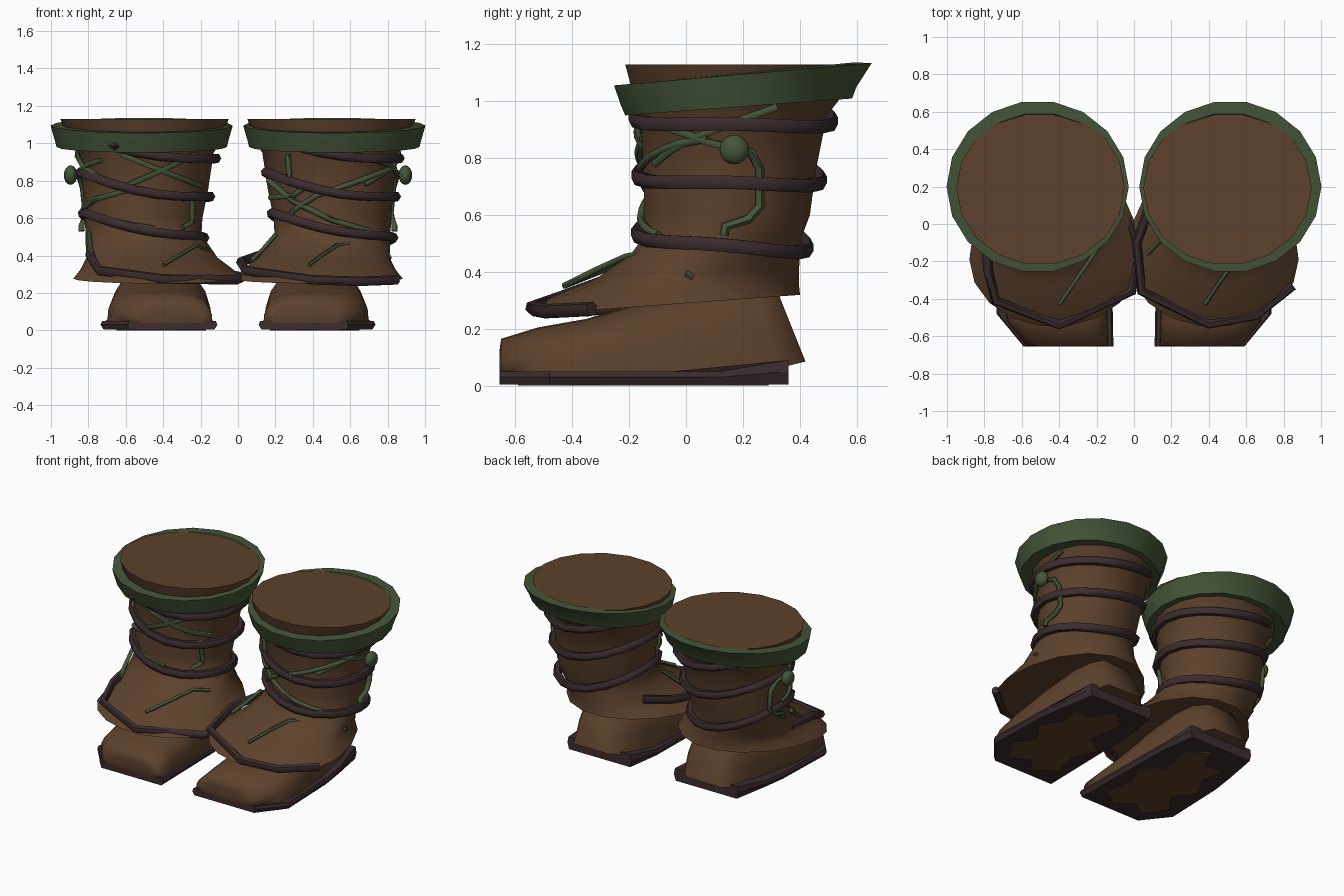
import bpy, bmesh, math
from math import sin, cos, pi

if "Cube" in bpy.data.objects:
    bpy.data.objects.remove(bpy.data.objects["Cube"])


def material(name, rgb):
    m = bpy.data.materials.new(name)
    m.diffuse_color = (*rgb, 1)
    m.use_nodes = True
    m.node_tree.nodes["Principled BSDF"].inputs["Base Color"].default_value = m.diffuse_color
    return m


BROWN = material("brown_leather", (0.109, 0.053, 0.025))
GREEN = material("green_cloth", (0.057, 0.090, 0.039))
DARK = material("dark_strap", (0.044, 0.025, 0.027))
N = 18


def finish(ob, mat, angle=45):
    ob.data.materials.append(mat)
    bpy.ops.object.select_all(action='DESELECT')
    ob.select_set(True)
    bpy.context.view_layer.objects.active = ob
    bpy.ops.object.shade_smooth_by_angle(angle=math.radians(angle))
    return ob


def loft(name, rings, mat, caps=True, wrap=False, angle=45):
    """Skin a list of equal-sized closed loops."""
    bm = bmesh.new()
    loops = [[bm.verts.new(p) for p in r] for r in rings]
    pairs = list(zip(loops, loops[1:])) + ([(loops[-1], loops[0])] if wrap else [])
    for a, b in pairs:
        for i in range(len(a)):
            j = (i + 1) % len(a)
            bm.faces.new((a[i], a[j], b[j], b[i]))
    if caps and not wrap:
        bm.faces.new(loops[0])
        bm.faces.new(loops[-1])
    bmesh.ops.recalc_face_normals(bm, faces=bm.faces)
    me = bpy.data.meshes.new(name)
    bm.to_mesh(me)
    bm.free()
    ob = bpy.data.objects.new(name, me)
    bpy.context.collection.objects.link(ob)
    return finish(ob, mat, angle)


def tube(name, pts, r, mat, cyclic=False):
    cu = bpy.data.curves.new(name, 'CURVE')
    cu.dimensions = '3D'
    cu.bevel_depth = r
    cu.bevel_resolution = 1
    cu.use_fill_caps = True
    sp = cu.splines.new('POLY')
    sp.points.add(len(pts) - 1)
    for p, co in zip(sp.points, pts):
        p.co = (*co, 1)
    sp.use_cyclic_u = cyclic
    ob = bpy.data.objects.new(name, cu)
    bpy.context.collection.objects.link(ob)
    bpy.ops.object.select_all(action='DESELECT')
    ob.select_set(True)
    bpy.context.view_layer.objects.active = ob
    bpy.ops.object.convert(target='MESH')
    return finish(bpy.context.view_layer.objects.active, mat, 60)


def egg(s, cx, rx, yf, yb, zf, zb, cy=None):
    """Egg-shaped loop, front and back at different heights."""
    cy = (yf + yb) / 2 if cy is None else cy
    out = []
    for k in range(N):
        a = 2 * pi * k / N
        y = cy + sin(a) * ((yb - cy) if sin(a) > 0 else (cy - yf))
        out.append((s * (cx + rx * cos(a)), y, zf + (zb - zf) * (y - yf) / (yb - yf)))
    return out


# Leg profile: centre x, half width, front y, back y, height
LEG = [(.50, .45, -.22, .605, 1.13), (.495, .40, -.185, .54, 1.0), (.49, .36, -.165, .50, .95),
       (.495, .335, -.155, .46, .75), (.505, .315, -.15, .44, .6), (.505, .31, -.155, .41, .52)]
# Flared skirt over the foot
SKIRT = [(.49, .325, -.20, .405, .46, .48, .08), (.46, .35, -.33, .405, .37, .42, -.05),
         (.435, .405, -.48, .405, .31, .36, -.15), (.425, .455, -.55, .41, .25, .32, -.19)]
# Cuff section, tilted up to the back
CUFF = [(.515, .37, -.16, .50, .96, 1.01), (.515, .455, -.22, .59, .95, 1.01),
        (.515, .465, -.235, .605, .985, 1.05), (.515, .487, -.26, .66, 1.055, 1.135),
        (.505, .435, -.20, .595, 1.06, 1.137)]
# Foot stations: y, inner x, outer x, top z, bottom z
FOOT = [(-.656, .19, .52, .12, .04), (-.65, .135, .58, .165, .03), (-.52, .14, .68, .205, .03),
        (-.35, .14, .70, .235, .03), (-.1, .15, .68, .31, .035), (.15, .18, .65, .36, .045),
        (.29, .22, .61, .37, .065), (.37, .30, .56, .36, .085)]
SOLE = [(.11, -.655), (.59, -.655), (.735, -.48), (.72, -.05), (.695, .12), (.65, .36),
        (.16, .36), (.125, .12)]


def leg_at(z):
    for a, b in zip(LEG, LEG[1:]):
        if z >= b[4]:
            t = (z - b[4]) / (a[4] - b[4])
            return [b[i] + (a[i] - b[i]) * t for i in range(4)]
    return LEG[-1][:4]


def on_front(s, x, z, off=.008):
    """Point on the front of the leg at a given x and height."""
    cx, rx, yf, yb = leg_at(z)
    c = max(-1, min(1, (x - s * cx) / rx))
    q = math.sqrt(1 - c * c)
    return (s * cx + c * (rx + off), (yf + yb) / 2 - q * ((yb - yf) / 2 + off), z)


def on_side(s, y, z, off=.012):
    """Point on the outer side of the leg at a given y and height."""
    cx, rx, yf, yb = leg_at(z)
    d = max(-1, min(1, (y - (yf + yb) / 2) / ((yb - yf) / 2)))
    return (s * (cx + (rx + off) * math.sqrt(1 - d * d)), y, z)


def front_lace(name, s, pts):
    # subdivide so the cord hugs the leg
    path = []
    for (x0, z0), (x1, z1) in zip(pts, pts[1:]):
        path += [on_front(s, x0 + (x1 - x0) * k / 4, z0 + (z1 - z0) * k / 4) for k in range(4)]
    path.append(on_front(s, *pts[-1]))
    tube(name, path, .015, GREEN)


for s, side in ((-1, "left"), (1, "right")):
    # leg with flared skirt
    loft(side + "_boot_leg", [egg(s, *p, p[4]) for p in LEG] + [egg(s, *p) for p in SKIRT],
         BROWN, angle=60)
    loft(side + "_cuff", [egg(s, *p) for p in CUFF], GREEN, wrap=True, angle=50)

    # foot, heel leaning forward towards the top
    rings = []
    for y, xi, xo, top, bot in FOOT:
        ring = []
        for k in range(13):
            a = pi * k / 12
            c, q = cos(a), sin(a)
            x = (xi + xo) / 2 + (xo - xi) / 2 * math.copysign(abs(c) ** .7, c)
            z = bot + (top - bot) * max(q, 0) ** .65
            lean = max(0, (y + .1) / .47)
            ring.append((s * x, y + lean * (.06 - .4 * (z - .06)), z))
        rings.append(ring)
    loft(side + "_foot", rings, BROWN, angle=85)

    # sole, wider at the top, with a raised heel edge and a worn patch underneath
    low = [(s * (.42 + (x - .42) * .95), y, .005) for x, y in SOLE]
    mid = [(s * x, y, .03 + .02 * max(0, (y - .12) / .24)) for x, y in SOLE]
    top = [(s * (.42 + (x - .42) * .97), y, .05 + .04 * max(0, (y - .12) / .24)) for x, y in SOLE]
    loft(side + "_sole", [low, mid, top], DARK, angle=30)
    patch = [(.20, -.5), (.33, -.59), (.42, -.5), (.55, -.57), (.64, -.42), (.55, -.3), (.65, -.15),
             (.56, 0), (.60, .15), (.46, .14), (.38, .29), (.26, .18), (.3, -.05), (.17, -.15),
             (.24, -.32)]
    loft(side + "_sole_patch", [[(s * x, y, z) for x, y in patch] for z in (0, .006)], BROWN)

    # sagging wrap bands, sloping the same way on both legs
    for i, (zc, tilt) in enumerate(((.935, .006), (.73, .008), (.51, .025))):
        cx, rx, yf, yb = leg_at(zc)
        pts = []
        for k in range(N):
            u, v = cos(2 * pi * k / N), sin(2 * pi * k / N)
            pts.append((s * cx + (rx + .016) * u, (yf + yb) / 2 + ((yb - yf) / 2 + .016) * v,
                        zc - .065 * u + .05 * u * u - tilt * v))
        tube(f"{side}_wrap_band_{i + 1}", pts, .027, DARK, True)

    # flattened side knot with its hanging cord and crossing laces
    bpy.ops.mesh.primitive_uv_sphere_add(segments=12, ring_count=8, radius=.052,
                                         location=(s * .895, .17, .83))
    knot = bpy.context.object
    knot.name = side + "_knot"
    knot.scale = (.7, 1, 1)
    finish(knot, GREEN, 60)
    tube(side + "_knot_cord", [on_side(s, y, z, .02) for y, z in
         ((.17, .84), (.23, .82), (.26, .76), (.26, .63), (.22, .585), (.14, .56), (.135, .53))],
         .017, GREEN)
    for i, pts in enumerate((((.32, .98), (.18, .93), (.05, .88), (-.05, .83), (-.11, .78)),
                             ((-.08, .91), (0, .885), (.08, .855), (.17, .835)))):
        tube(f"{side}_side_lace_{i + 1}", [on_side(s, y, z) for y, z in pts], .014, GREEN)

# laces across the front of each leg
for i, p in enumerate((((-.62, .94), (-.4, .85), (-.2, .77)),
                       ((-.24, .94), (-.42, .85), (-.58, .78)),
                       ((-.55, .76), (-.76, .70), (-.83, .64)),
                       ((-.25, .74), (-.25, .58), (-.3, .55)),
                       ((-.82, .63), (-.62, .575), (-.45, .545)))):
    front_lace(f"left_front_lace_{i + 1}", -1, p)
for i, p in enumerate((((.27, .94), (.28, .82)), ((.17, .8), (.3, .69), (.5, .59), (.7, .53)),
                       ((.28, .59), (.3, .64), (.42, .72), (.62, .79), (.83, .87)),
                       ((.18, .71), (.3, .72), (.38, .78)))):
    front_lace(f"right_front_lace_{i + 1}", 1, p)

# thin laces over the insteps
tube("left_toe_lace", [(-.16, -.08, .43), (-.22, -.17, .455), (-.4, -.43, .35)], .011, GREEN)
tube("right_toe_lace", [(.67, -.12, .47), (.53, -.21, .455), (.46, -.31, .41), (.38, -.43, .35)],
     .011, GREEN)
tube("left_ankle_lace", [(-.80, .0, .52), (-.79, -.1, .44), (-.77, -.2, .38)], .014, GREEN)
tube("right_ankle_lace", [(.2, -.03, .51), (.14, -.09, .44), (.07, -.16, .37)], .012, GREEN)
tube("right_lace_tip", [(.808, 0, .395), (.808, .025, .382)], .012, GREEN)

# straps around the skirt edges
tube("left_skirt_strap", [(-.79, 0, .41), (-.79, -.12, .40), (-.78, -.25, .38), (-.74, -.41, .32),
                          (-.4, -.54, .275), (-.01, -.36, .27), (.025, -.15, .285), (-.04, .03, .30)],
     .026, DARK)
tube("right_skirt_strap", [(.17, .22, .42), (.07, .06, .385), (.015, -.1, .365), (.04, -.36, .32),
                           (.4, -.535, .27), (.65, -.49, .262), (.85, -.33, .27)], .026, DARK)

# small flat diamond stud on the left cuff
bpy.ops.mesh.primitive_cone_add(vertices=4, radius1=.034, depth=.02, location=(-.66, -.22, .985),
                                rotation=(pi / 2, 0, 0))
stud = bpy.context.object
stud.name = "cuff_stud"
stud.scale = (1, .7, 1)
finish(stud, DARK, 10)
